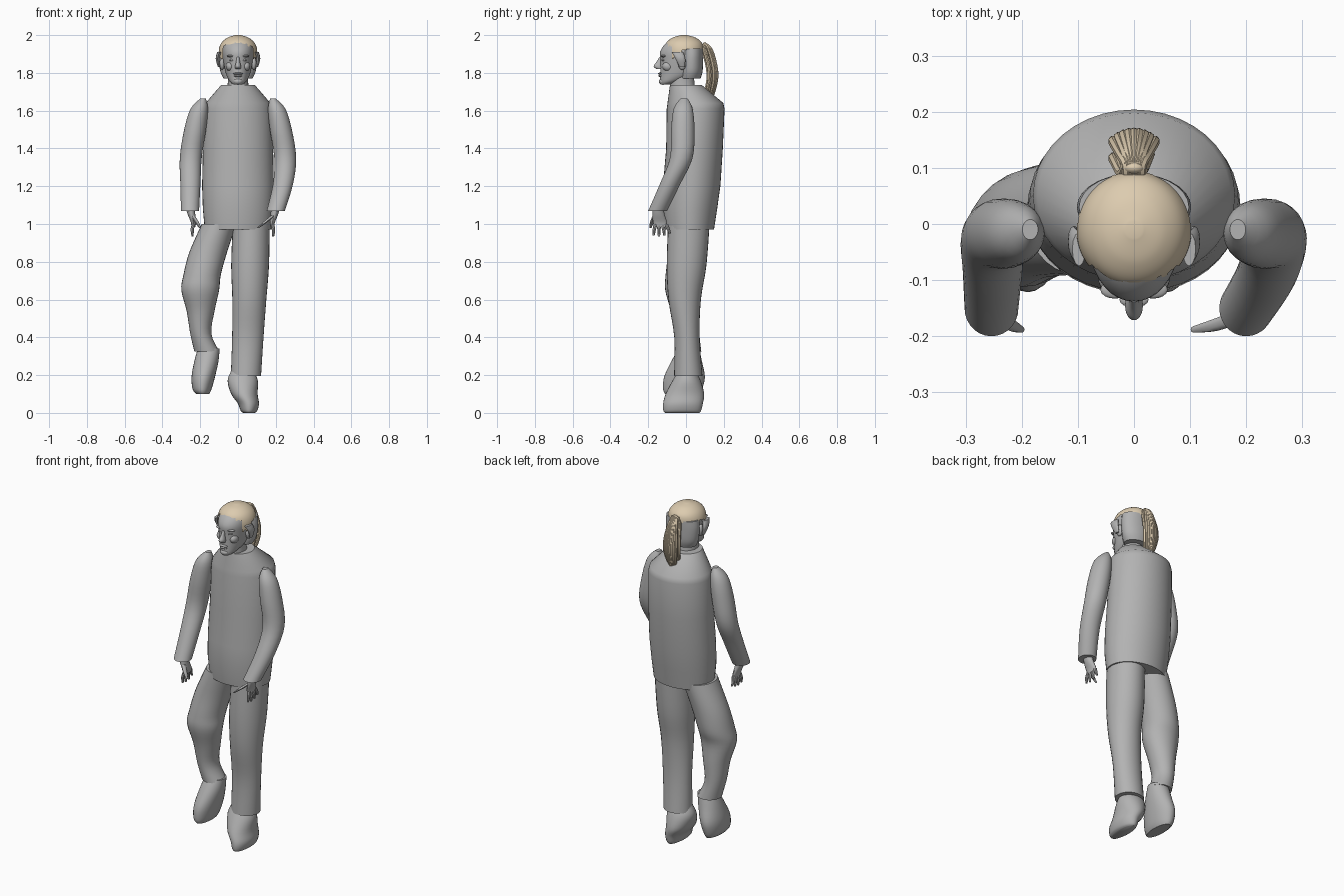
import bpy, bmesh, math, random
from mathutils import Vector

random.seed(4)
cube = bpy.data.objects.get("Cube")
if cube:
    bpy.data.objects.remove(cube, do_unlink=True)


def material(name, rgb):
    mat = bpy.data.materials.new(name)
    mat.use_nodes = True
    colour = (*rgb, 1)
    mat.diffuse_color = colour
    shader = mat.node_tree.nodes["Principled BSDF"]
    shader.inputs["Base Color"].default_value = colour
    shader.inputs["Roughness"].default_value = 0.8
    return mat


GREY = material("plain grey", (0.45, 0.45, 0.45))
BLOND = material("blond hair", (0.72, 0.60, 0.43))


def smooth(obj, angle=0.7):
    bpy.ops.object.select_all(action="DESELECT")
    obj.select_set(True)
    bpy.context.view_layer.objects.active = obj
    bpy.ops.object.shade_smooth_by_angle(angle=angle)


def finish(name, bm, mat):
    bmesh.ops.recalc_face_normals(bm, faces=bm.faces)
    mesh = bpy.data.meshes.new(name)
    bm.to_mesh(mesh)
    bm.free()
    mesh.materials.append(mat)
    obj = bpy.data.objects.new(name, mesh)
    bpy.context.collection.objects.link(obj)
    smooth(obj)
    return obj


def spline(rows, steps):
    """Pass a smooth line through rows of equal length."""
    out = []
    last = len(rows) - 1
    for i in range(last):
        quad = [rows[min(max(k, 0), last)] for k in range(i - 1, i + 3)]
        for j in range(steps):
            t = j / steps
            out.append([b + 0.5 * t * (c - a + t * (2 * a - 5 * b + 4 * c - d
                        + t * (3 * (b - c) + d - a)))
                        for a, b, c, d in zip(*quad)])
    out.append(list(rows[-1]))
    return out


def loft(name, rings, mat=GREY, steps=4, sides=28, keep=None):
    """Skin level ellipses, each given as x, y, z, x radius, y radius."""
    bm = bmesh.new()
    loops = []
    for x, y, z, rx, ry in spline(rings, steps):
        angles = [math.tau * k / sides for k in range(sides)]
        loops.append([bm.verts.new((x + rx * math.cos(a), y + ry * math.sin(a), z))
                      for a in angles])
    for upper, lower in zip(loops, loops[1:]):
        for k in range(sides):
            n = (k + 1) % sides
            bm.faces.new((upper[k], upper[n], lower[n], lower[k]))
    bm.faces.new(loops[0])
    bm.faces.new(loops[-1])
    if keep:
        drop = [f for f in bm.faces if not keep(f.calc_center_median())]
        bmesh.ops.delete(bm, geom=drop, context="FACES")
    return finish(name, bm, mat)


def blob(name, centre, size, mat=GREY):
    bm = bmesh.new()
    bmesh.ops.create_uvsphere(bm, u_segments=16, v_segments=10, radius=1)
    for v in bm.verts:
        v.co = Vector(p + q * s for p, q, s in zip(centre, v.co, size))
    return finish(name, bm, mat)


# Long jacket with sloping shoulders
loft("jacket", [
    (0, 0, 1.735, .09, .085), (0, .05, 1.64, .172, .148),
    (0, .051, 1.61, .18, .153), (0, .045, 1.4, .186, .15),
    (0, .03, 1.2, .19, .152), (0, .02, 1.08, .186, .145),
    (0, .018, .97, .176, .13)], steps=1, sides=40)

# Sleeves and hands; the two forearms swing differently
for side, label, elbow, wrist in ((1, "left", .238, .2), (-1, "right", .252, .254)):
    loft(label + "_sleeve", [
        (side * .185, -.01, 1.665, .014, .018), (side * .205, -.015, 1.61, .046, .05),
        (side * .227, -.017, 1.5, .058, .062), (side * .25, -.025, 1.35, .058, .06),
        (side * elbow, -.085, 1.21, .053, .054),
        (side * wrist, -.15, 1.07, .048, .05)])
    palm = wrist - .018
    loft(label + "_palm", [
        (side * wrist, -.148, 1.09, .024, .028), (side * (palm + .01), -.145, 1.05, .02, .032),
        (side * palm, -.138, 1.01, .014, .037), (side * palm, -.134, .985, .01, .034)], sides=16)
    for k in range(4):
        y = -.162 + .019 * k
        tip = .945 - .012 * math.sin(k + .5)
        loft(f"{label}_finger_{k + 1}", [
            (side * palm, y, 1, .009, .01), (side * (palm + .006), y + .006 * (k - 1), .97, .009, .009),
            (side * (palm + .004), y + .01 * (k - 1), tip, .005, .006)], sides=8)
    reach = .075 if side > 0 else .035
    loft(label + "_thumb", [
        (side * (palm + .005), -.165, 1.045, .012, .012),
        (side * (palm - reach / 2), -.18, 1.01, .011, .011),
        (side * (palm - reach), -.188, .98, .006, .006)], sides=10)

# Trousers: straight standing leg and bent leg
loft("left_trouser_leg", [
    (.07, .015, 1, .098, .11), (.064, .003, .78, .1, .105), (.06, -.007, .6, .09, .086),
    (.052, .005, .4, .083, .067), (.042, .012, .195, .08, .075)])
loft("right_trouser_leg", [
    (-.1, .015, 1, .092, .105), (-.158, .005, .85, .1, .1), (-.19, -.008, .73, .099, .1),
    (-.2, -.02, .65, .1, .09), (-.198, -.005, .54, .074, .076),
    (-.197, .005, .42, .056, .066), (-.165, .015, .325, .066, .066)])

# Shoes
loft("left_shoe", [
    (.025, .005, .225, .06, .045), (.025, .003, .17, .08, .075), (.034, -.006, .1, .07, .102),
    (.055, -.016, .05, .056, .105), (.058, -.02, .012, .044, .1), (.058, -.02, 0, .03, .09)])
loft("right_shoe", [
    (-.155, .015, .34, .058, .055), (-.168, .003, .27, .064, .082), (-.184, -.008, .19, .062, .108),
    (-.19, -.018, .125, .05, .103), (-.187, -.02, .1, .034, .09)])

# Neck and head
loft("neck", [(0, -.015, 1.69, .06, .07), (0, -.02, 1.75, .054, .064),
              (0, -.02, 1.82, .055, .065)])
loft("head", [
    (0, -.112, 1.738, .022, .022), (0, -.085, 1.753, .042, .053), (0, -.045, 1.785, .06, .092),
    (0, -.028, 1.82, .07, .108), (0, -.025, 1.865, .078, .111), (0, -.025, 1.91, .082, .112),
    (0, -.02, 1.95, .076, .094), (0, -.015, 1.98, .05, .06), (0, -.015, 1.992, .02, .02)], sides=36)

# Face features
loft("nose", [(0, -.13, 1.885, .008, .01), (0, -.138, 1.86, .01, .018),
              (0, -.146, 1.835, .016, .026), (0, -.138, 1.82, .014, .018)], sides=14)
blob("upper_lip", (0, -.135, 1.796), (.026, .014, .006))
blob("lower_lip", (0, -.133, 1.784), (.022, .014, .007))
blob("chin", (0, -.122, 1.755), (.026, .022, .018))
for side, label in ((1, "left"), (-1, "right")):
    blob(label + "_eye", (side * .032, -.118, 1.868), (.014, .012, .007))
    blob(label + "_brow", (side * .034, -.117, 1.889), (.026, .016, .007))
    blob(label + "_cheek", (side * .042, -.095, 1.835), (.022, .03, .026))
    blob(label + "_ear", (side * .084, -.02, 1.85), (.014, .022, .034))
    loft(label + "_side_lock", [
        (side * .098, -.045, 1.91, .012, .03), (side * .108, -.03, 1.875, .01, .026),
        (side * .1, -.02, 1.83, .006, .014)], sides=12)

# Swept-back hair: cropped cap over a plain lower back
loft("lower_back_hair", [
    (0, .03, 1.93, .098, .06), (0, .03, 1.88, .102, .06),
    (0, .028, 1.81, .094, .06), (0, .022, 1.77, .076, .055)])


def above_hairline(p):
    ragged = .006 * math.sin(p.x * 190 + p.y * 140)
    if p.y < -.075:
        return p.z > 1.955 - 3 * abs(p.x) ** 2 + ragged
    return p.z > (1.878 if p.y < -.025 else 1.922) + ragged


loft("hair_cap", [
    (0, -.01, 2, .015, .015), (0, -.01, 1.987, .055, .06), (0, -.01, 1.96, .087, .094),
    (0, -.01, 1.92, .102, .104), (0, -.01, 1.86, .1, .104)],
    BLOND, steps=7, sides=56, keep=above_hairline)

# Ponytail made of tapering strands
curve = bpy.data.curves.new("ponytail", "CURVE")
curve.dimensions = "3D"
curve.bevel_depth = .01
curve.bevel_resolution = 2
curve.use_fill_caps = True
for k in range(17):
    fan = (k % 9 - 4) / 4
    deep = k // 9
    x = .036 * fan
    y = .162 - .014 * fan ** 2 - .03 * deep
    end = 1.655 + random.uniform(0, .03)
    path = [(x * .3, .08, 1.935, 1), (x * .35, .105, 1.948, 1),
            (x * .6, y - .028, 1.92, .9), (x * .9, y - .008, 1.85, 1),
            (x, y, 1.78, 1), (x * .75, y - .012, 1.71, .8), (x * .5, y - .024, end, .2)]
    rows = spline(path, 3)
    strand = curve.splines.new("POLY")
    strand.points.add(len(rows) - 1)
    for point, (px, py, pz, thick) in zip(strand.points, rows):
        point.co = (px, py, pz, 1)
        point.radius = thick
curve.materials.append(BLOND)
ponytail = bpy.data.objects.new("ponytail", curve)
bpy.context.collection.objects.link(ponytail)
bpy.ops.object.select_all(action="DESELECT")
ponytail.select_set(True)
bpy.context.view_layer.objects.active = ponytail
bpy.ops.object.convert(target="MESH")
smooth(bpy.context.view_layer.objects.active)
blob("hair_tie", (0, .1, 1.945), (.02, .012, .018), BLOND)
